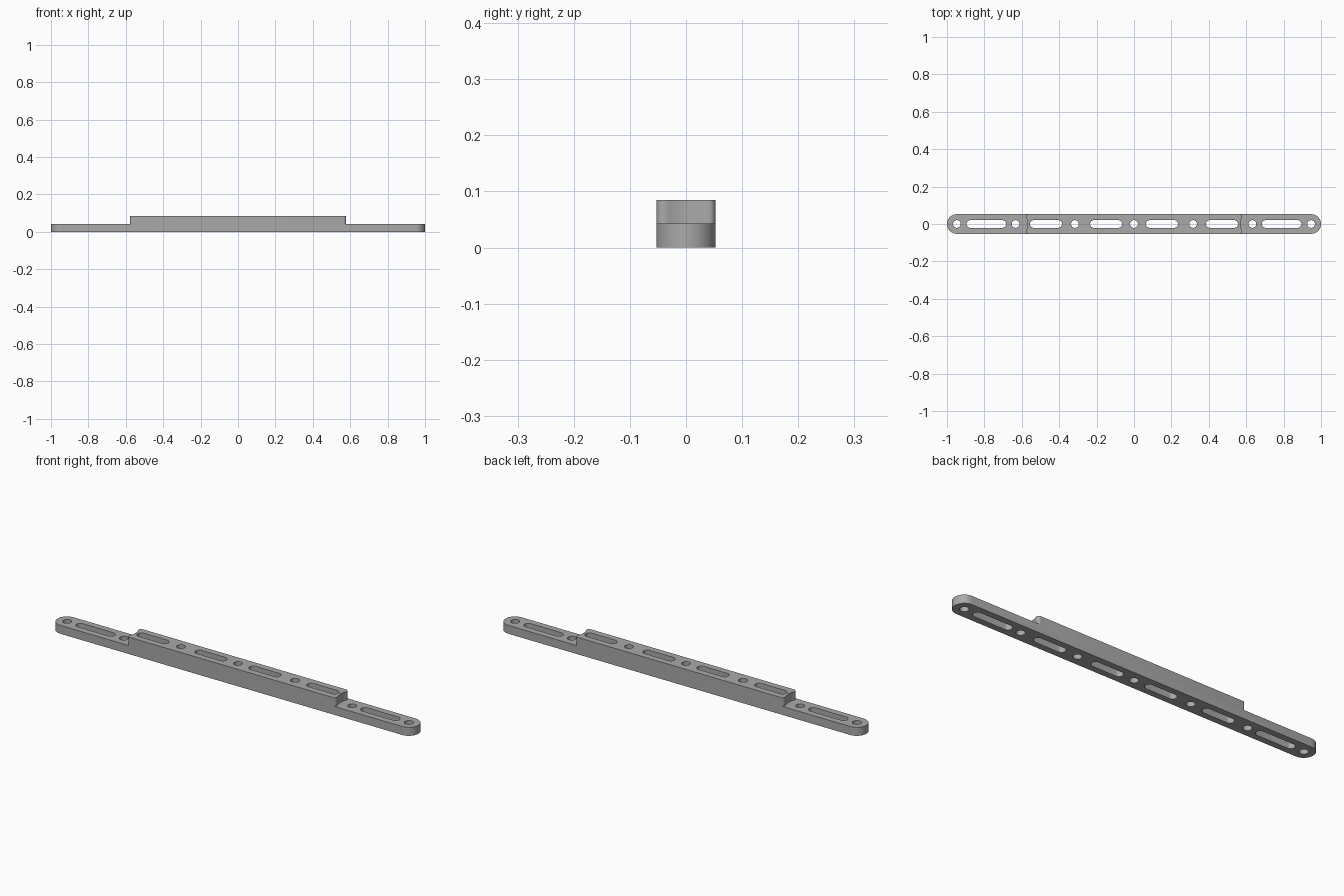
import bpy, bmesh
from math import pi, sin, cos, radians

if "Cube" in bpy.data.objects:
    bpy.data.objects.remove(bpy.data.objects["Cube"])

HALF_W = 0.0525     # half width of the bar
HEIGHT = 0.085      # height of the thick middle
STEP = 0.0425       # height of the thin ends
HOLE_R = 0.0205     # radius of holes and slot ends

grey = bpy.data.materials.new("plain grey")
grey.use_nodes = True
colour = (0.4, 0.4, 0.4, 1)
grey.diffuse_color = colour
grey.node_tree.nodes["Principled BSDF"].inputs["Base Color"].default_value = colour


def arc(cx, cy, r, start, end, steps):
    """Points along an arc, angles in degrees."""
    return [(cx + r * cos(radians(start + (end - start) * i / steps)),
             cy + r * sin(radians(start + (end - start) * i / steps)))
            for i in range(steps + 1)]


def stadium(x0, x1, r, steps=20):
    """Round-ended outline whose arc centres lie at x0 and x1."""
    return arc(x1, 0, r, -90, 90, steps) + arc(x0, 0, r, 90, 270, steps)


def prisms(name, outlines, z0, z1):
    """One object holding a vertical prism for each outline."""
    bm = bmesh.new()
    for outline in outlines:
        face = bm.faces.new([bm.verts.new((x, y, z0)) for x, y in outline])
        top = bmesh.ops.extrude_face_region(bm, geom=[face])["geom"]
        verts = [v for v in top if isinstance(v, bmesh.types.BMVert)]
        bmesh.ops.translate(bm, vec=(0, 0, z1 - z0), verts=verts)
    bmesh.ops.remove_doubles(bm, verts=bm.verts, dist=1e-5)
    bmesh.ops.recalc_face_normals(bm, faces=bm.faces)
    mesh = bpy.data.meshes.new(name)
    bm.to_mesh(mesh)
    bm.free()
    mesh.materials.append(grey)
    obj = bpy.data.objects.new(name, mesh)
    bpy.context.collection.objects.link(obj)
    return obj


# Bar with rounded ends, at full height
end = 1 - HALF_W
bar = prisms("slotted_bar", [stadium(-end, end, HALF_W)], 0, HEIGHT)

# Notches that thin the ends; each shoulder is hollow with rounded corners
corner = arc(0.565, -HALF_W + 0.012, 0.012, -90, -10, 6)
hollow = [(0.569 + 0.008 * (y / 0.035) ** 2, y)
          for y in [-0.035 + 0.07 * i / 12 for i in range(13)]]
shoulder = [(0.565, -0.1)] + corner + hollow + [(x, -y) for x, y in reversed(corner)] + [(0.565, 0.1)]
notch = shoulder + [(1.1, 0.1), (1.1, -0.1)]
notches = prisms("end_notch_cutter", [notch, [(-x, y) for x, y in notch]], STEP, 0.2)

# Round holes and long slots, mirrored about the middle
holes = [arc(x, 0, HOLE_R, 0, 350, 35)
         for x in (-0.947, -0.633, -0.316, 0, 0.316, 0.633, 0.947)]
slots = []
for inner, outer in ((0.064, 0.235), (0.385, 0.556), (0.684, 0.895)):
    a, b = inner + HOLE_R, outer - HOLE_R
    slots += [stadium(a, b, HOLE_R, 14), stadium(-b, -a, HOLE_R, 14)]
openings = prisms("opening_cutter", holes + slots, -0.1, 0.3)

# Cut, discard the cutters and shade
bpy.ops.object.select_all(action='DESELECT')
bpy.context.view_layer.objects.active = bar
bar.select_set(True)
for cutter in (notches, openings):
    cutter.hide_render = True
    mod = bar.modifiers.new(cutter.name, 'BOOLEAN')
    mod.operation = 'DIFFERENCE'
    mod.solver = 'EXACT'
    mod.object = cutter
    bpy.ops.object.modifier_apply(modifier=mod.name)
    bpy.data.objects.remove(cutter)
bpy.ops.object.shade_smooth_by_angle(angle=radians(30))
